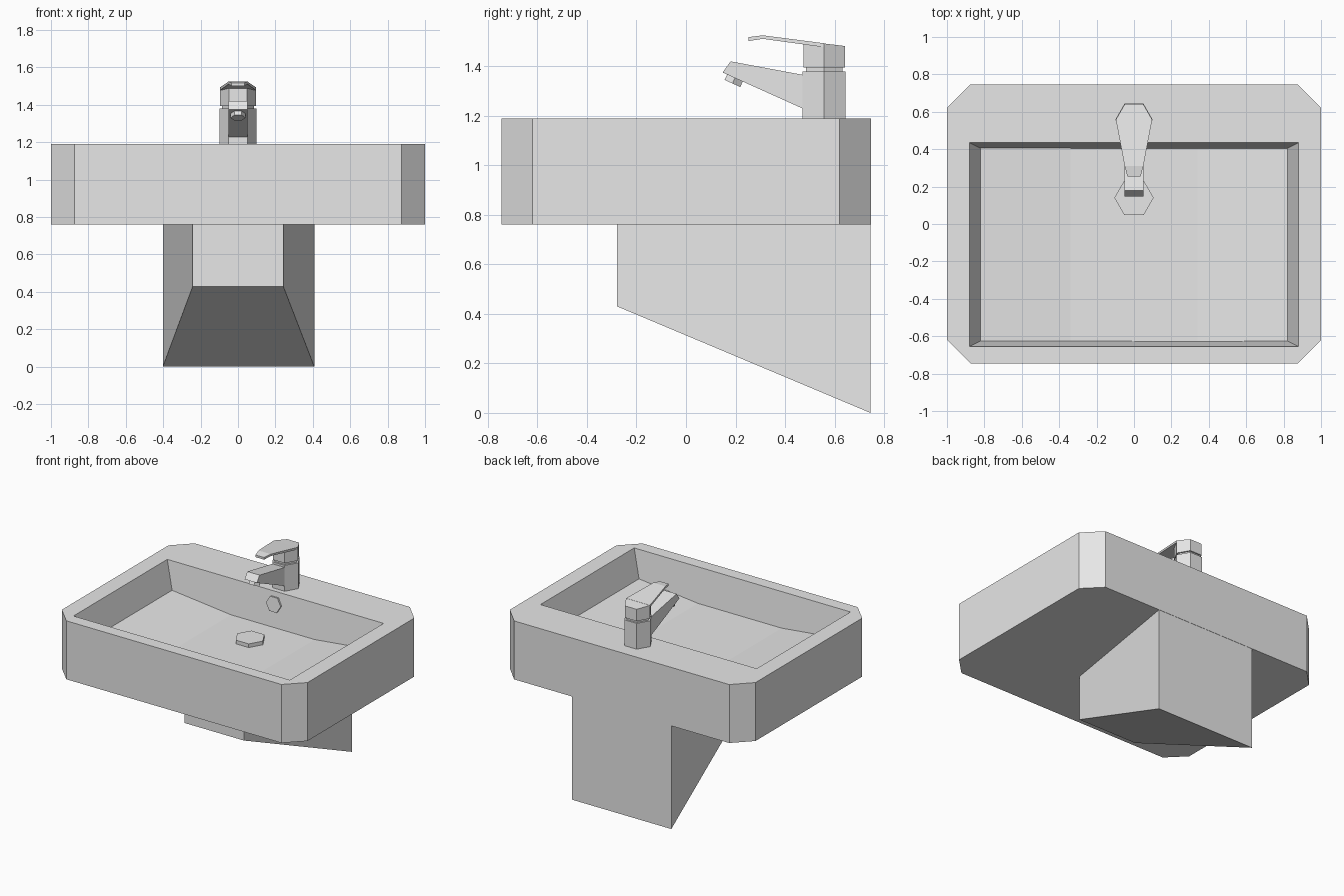
import bpy, bmesh
from math import cos, sin, radians
from mathutils import Vector

cube = bpy.data.objects.get("Cube")
if cube:
    bpy.data.objects.remove(cube, do_unlink=True)

grey = bpy.data.materials.new("light grey ceramic")
grey.use_nodes = True
COLOUR = (0.8, 0.8, 0.8, 1)
grey.diffuse_color = COLOUR
grey.node_tree.nodes["Principled BSDF"].inputs["Base Color"].default_value = COLOUR


def finish(name, bm):
    bmesh.ops.recalc_face_normals(bm, faces=bm.faces)
    mesh = bpy.data.meshes.new(name)
    bm.to_mesh(mesh)
    bm.free()
    mesh.materials.append(grey)
    ob = bpy.data.objects.new(name, mesh)
    bpy.context.collection.objects.link(ob)
    return ob


def loft(name, lower, upper):
    """Solid between two matching rings of points."""
    bm = bmesh.new()
    a = [bm.verts.new(p) for p in lower]
    b = [bm.verts.new(p) for p in upper]
    n = len(a)
    bm.faces.new(a)
    bm.faces.new(b)
    for i in range(n):
        j = (i + 1) % n
        bm.faces.new((a[i], a[j], b[j], b[i]))
    return finish(name, bm)


def hex_prism(name, centre, axis, radius, depth):
    """Hexagonal prism with two corners pointing along x."""
    axis = Vector(axis).normalized()
    side = Vector((1, 0, 0))
    up = axis.cross(side)
    ring = [Vector(centre) + radius * (cos(radians(60 * i)) * side + sin(radians(60 * i)) * up)
            for i in range(6)]
    return loft(name, ring, [p + axis * depth for p in ring])


# Basin: chamfered block with a sunken bowl
RIM, UNDER = 1.19, 0.76
bm = bmesh.new()
outline = [(1, 0.62), (0.875, 0.747), (-0.875, 0.747), (-1, 0.62),
           (-1, -0.62), (-0.875, -0.745), (0.875, -0.745), (1, -0.62)]
top = [bm.verts.new((x, y, RIM)) for x, y in outline]
base = [bm.verts.new((x, y, UNDER)) for x, y in outline]
hole = [bm.verts.new((x, y, RIM)) for x, y in
        ((0.88, 0.435), (-0.88, 0.435), (-0.88, -0.655), (0.88, -0.655))]
bm.faces.new(base)
for i in range(8):
    j = (i + 1) % 8
    bm.faces.new((top[i], top[j], base[j], base[i]))
for k in range(4):
    n = (k + 1) % 4
    bm.faces.new((top[2 * k], top[2 * k + 1], hole[k]))
    bm.faces.new((top[2 * k + 1], top[2 * n], hole[n], hole[k]))

# Bowl floor dips towards the middle
section = [(0.82, 0.99), (0.34, 0.938), (-0.34, 0.938), (-0.82, 0.99)]
rear = [bm.verts.new((x, 0.405, z)) for x, z in section]
front = [bm.verts.new((x, -0.625, z)) for x, z in section]
for i in range(3):
    bm.faces.new((rear[i], rear[i + 1], front[i + 1], front[i]))
bm.faces.new([hole[0], hole[1]] + rear[::-1])
bm.faces.new([hole[3], hole[2]] + front[::-1])
bm.faces.new((hole[0], rear[0], front[0], hole[3]))
bm.faces.new((hole[1], rear[3], front[3], hole[2]))
finish("basin", bm)

# Half pedestal with sloping underside
plan = [(0.408, 0.745, 0), (-0.402, 0.745, 0), (-0.242, -0.278, 0.43), (0.242, -0.278, 0.43)]
loft("pedestal", plan, [(x, y, UNDER) for x, y, z in plan])

# Drain plug and overflow cover
hex_prism("drain_plug", (0, 0.14, 0.93), (0, 0, 1), 0.105, 0.035)
hex_prism("overflow_cover", (0, 0.435, 1.1), (0, -1, 0.1), 0.06, 0.025)

# Tap column
TAP_Y = 0.558
hex_prism("tap_body", (0, TAP_Y, RIM), (0, 0, 1), 0.1, 0.19)
hex_prism("tap_neck", (0, TAP_Y, 1.375), (0, 0, 1), 0.085, 0.025)
cap = hex_prism("tap_cap", (0, TAP_Y, 1.395), (0, 0, 1), 0.097, 0.09)
for v in cap.data.vertices:
    if v.co.z > 1.45:
        v.co.z = 1.492 - 0.12 * (v.co.y - TAP_Y)

# Spout with angled nozzle
spout = [(0.49, 1.362), (0.18, 1.42), (0.148, 1.375), (0.49, 1.221)]
loft("spout", [(-0.05, y, z) for y, z in spout], [(0.05, y, z) for y, z in spout])
hex_prism("nozzle", (0, 0.2, 1.358), (0, -0.41, -0.91), 0.04, 0.03)

# Lever: tapering blade with a drooping tip (y, half width, top, bottom)
bm = bmesh.new()
rings = []
for y, w, hi, lo in ((TAP_Y, 0.097, 1.493, 1.477), (0.31, 0.05, 1.525, 1.511),
                     (0.253, 0.035, 1.518, 1.502)):
    rings.append([bm.verts.new(p) for p in
                  ((-w, y, lo), (w, y, lo), (w, y, hi), (-w, y, hi))])
for a, b in zip(rings, rings[1:]):
    for i in range(4):
        j = (i + 1) % 4
        bm.faces.new((a[i], a[j], b[j], b[i]))
bm.faces.new(rings[0])
bm.faces.new(rings[-1])
finish("lever", bm)
